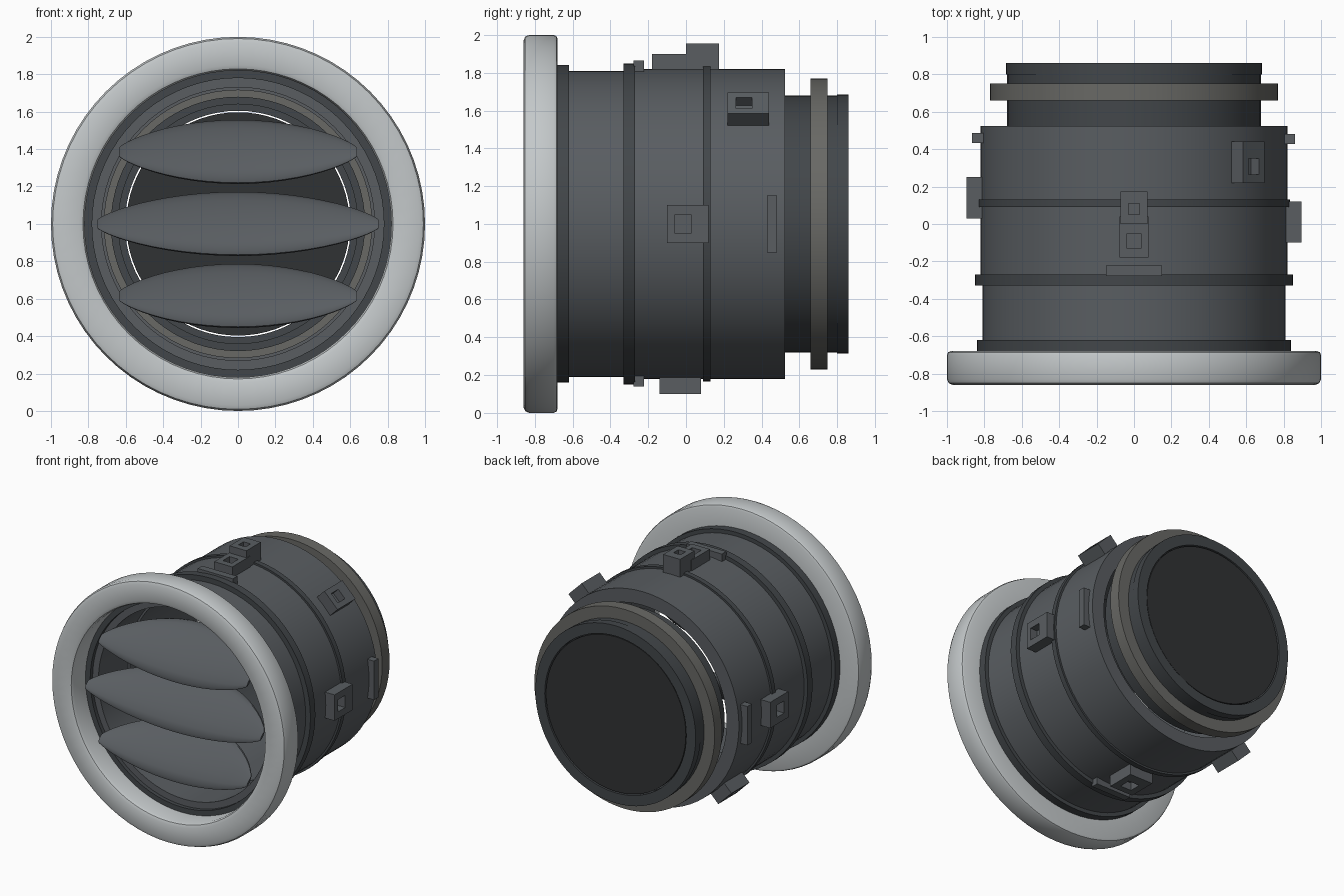
import bpy, bmesh
from math import sin, cos, pi, radians
from mathutils import Matrix

if "Cube" in bpy.data.objects:
    bpy.data.objects.remove(bpy.data.objects["Cube"])

SEG = 72


def material(name, rgb):
    m = bpy.data.materials.new(name)
    m.diffuse_color = (*rgb, 1)
    m.use_nodes = True
    m.node_tree.nodes["Principled BSDF"].inputs["Base Color"].default_value = m.diffuse_color
    return m


SILVER = material("satin_silver", (0.55, 0.58, 0.59))
PLASTIC = material("grey_plastic", (0.10, 0.11, 0.12))
DARK = material("dark_plastic", (0.055, 0.062, 0.068))
SEAL = material("seal_rubber", (0.14, 0.14, 0.13))
BLACK = material("back_plate_black", (0.03, 0.032, 0.034))


def finish(bm, name, mat, smooth=True):
    bmesh.ops.recalc_face_normals(bm, faces=bm.faces)
    me = bpy.data.meshes.new(name)
    bm.to_mesh(me)
    bm.free()
    ob = bpy.data.objects.new(name, me)
    bpy.context.collection.objects.link(ob)
    me.materials.append(mat)
    if smooth:
        bpy.ops.object.select_all(action='DESELECT')
        ob.select_set(True)
        bpy.context.view_layer.objects.active = ob
        bpy.ops.object.shade_smooth_by_angle(angle=radians(35))
    return ob


def skin(bm, loops, closed):
    """Bridge equal-sized closed vertex loops with quads."""
    n = len(loops[0])
    for i in range(len(loops) if closed else len(loops) - 1):
        a, b = loops[i], loops[(i + 1) % len(loops)]
        for j in range(n):
            k = (j + 1) % n
            bm.faces.new((a[j], a[k], b[k], b[j]))


def lathe(name, profile, mat):
    """Revolve a closed (radius, y) profile round the vent axis."""
    bm = bmesh.new()
    loops = []
    for i in range(SEG):
        a = 2 * pi * i / SEG
        loops.append([bm.verts.new((r * cos(a), y, 1 + r * sin(a))) for r, y in profile])
    skin(bm, loops, True)
    return finish(bm, name, mat)


def tube(name, r0, r1, y0, y1, mat):
    return lathe(name, [(r0, y0), (r1, y0), (r1, y1), (r0, y1)], mat)


def block(name, angle, y0, y1, hw, top, hole=None, base=0.79):
    """Box standing on the barrel at an angle from the top; optional square pocket."""
    bm = bmesh.new()
    bmesh.ops.create_cube(bm, size=1)
    for v in bm.verts:
        v.co = (hw * 2 * v.co.x, (y0, y1)[v.co.y > 0], (base, top)[v.co.z > 0])
    if hole:
        h0, h1, hx = hole
        mid = (y0 + y1) / 2
        face = max(bm.faces, key=lambda f: f.calc_center_median().z)
        bmesh.ops.inset_individual(bm, faces=[face], thickness=0.02)
        for v in face.verts:
            v.co = (hx if v.co.x > 0 else -hx, h1 if v.co.y > mid else h0, top)
        new = bmesh.ops.extrude_discrete_faces(bm, faces=[face])['faces'][0]
        for v in new.verts:
            v.co.z -= 0.06
    bm.transform(Matrix.Translation((0, 0, 1)) @ Matrix.Rotation(radians(angle), 4, 'Y'))
    return finish(bm, name, PLASTIC, False)


def vane(name, z, half):
    """Tilted lens-shaped blade, low at the front edge, tapering to both ends."""
    bm = bmesh.new()
    loops, n = [], 24
    for i in range(n + 1):
        t = -cos(pi * i / n)
        f = 0.14 + 0.86 * max(0, 1 - t * t) ** 0.8
        loop = []
        for j in range(18):
            a = 2 * pi * j / 18
            c, s = cos(a) * f, sin(a) * f * 0.065
            loop.append(bm.verts.new((half * t,
                                      -0.80 + 0.19 * f + 0.17 * c - 0.66 * s,
                                      z + 0.165 * c + 0.75 * s)))
        loops.append(loop)
    skin(bm, loops, False)
    bm.faces.new(loops[0])
    bm.faces.new(loops[-1])
    return finish(bm, name, PLASTIC)


# Front bezel with rounded edges
lathe("bezel", [(0.82, -0.83), (0.829, -0.851), (0.85, -0.86), (0.97, -0.86), (0.991, -0.851),
                (1.0, -0.83), (1.0, -0.70), (0.994, -0.686), (0.98, -0.68), (0.82, -0.68)], SILVER)

# Housing barrel: collar, two barrel sections and ribs
tube("collar", 0.78, 0.84, -0.69, -0.62, DARK)
tube("front_barrel", 0.73, 0.81, -0.66, -0.30, PLASTIC)
tube("middle_rib", 0.76, 0.85, -0.33, -0.27, DARK)
tube("rear_barrel", 0.715, 0.82, -0.30, 0.525, PLASTIC)
tube("thin_rib", 0.79, 0.835, 0.09, 0.13, DARK)

# Rear spigot, seal ring and back plate
tube("rear_sleeve", 0.64, 0.68, 0.50, 0.83, DARK)
tube("rear_flange", 0.605, 0.685, 0.80, 0.86, DARK)
tube("seal_ring", 0.66, 0.77, 0.66, 0.75, SEAL)
bm = bmesh.new()
bmesh.ops.create_cone(bm, cap_ends=True, segments=SEG, radius1=0.597, radius2=0.597, depth=0.04)
bm.transform(Matrix.Translation((0, 0.835, 1)) @ Matrix.Rotation(pi / 2, 4, 'X'))
finish(bm, "back_plate", BLACK)

# Air vanes
vane("vane_middle", 1.0, 0.75)
vane("vane_upper", 1.385, 0.635)
vane("vane_lower", 0.615, 0.635)

# Fixing clips round the barrel
block("top_clip_front", 0, -0.18, 0.04, 0.077, 0.90, (-0.13, -0.05, 0.038))
block("top_clip_rear", 0, 0.0, 0.175, 0.072, 0.955, (0.05, 0.11, 0.03))
block("right_clip", 90, -0.10, 0.12, 0.10, 0.895, (-0.06, 0.03, 0.047))
block("left_clip", -90, 0.03, 0.25, 0.10, 0.895, (0.08, 0.17, 0.047))
block("bottom_clip", 180, -0.14, 0.08, 0.10, 0.90, (-0.09, 0.0, 0.047))
for name, angle in (("upper_right_clip", 45), ("lower_left_clip", 225)):
    block(name, angle, 0.22, 0.44, 0.08, 0.905, (0.265, 0.35, 0.04))

# Locating bars
for name, angle, y, top in (("top_bar", 0, -0.25, 0.865), ("bottom_bar", 180, -0.25, 0.86),
                            ("right_bar", 90, 0.455, 0.862), ("left_bar", -90, 0.46, 0.865)):
    block(name, angle, y - 0.027, y + 0.027, 0.15, top, base=0.77)
